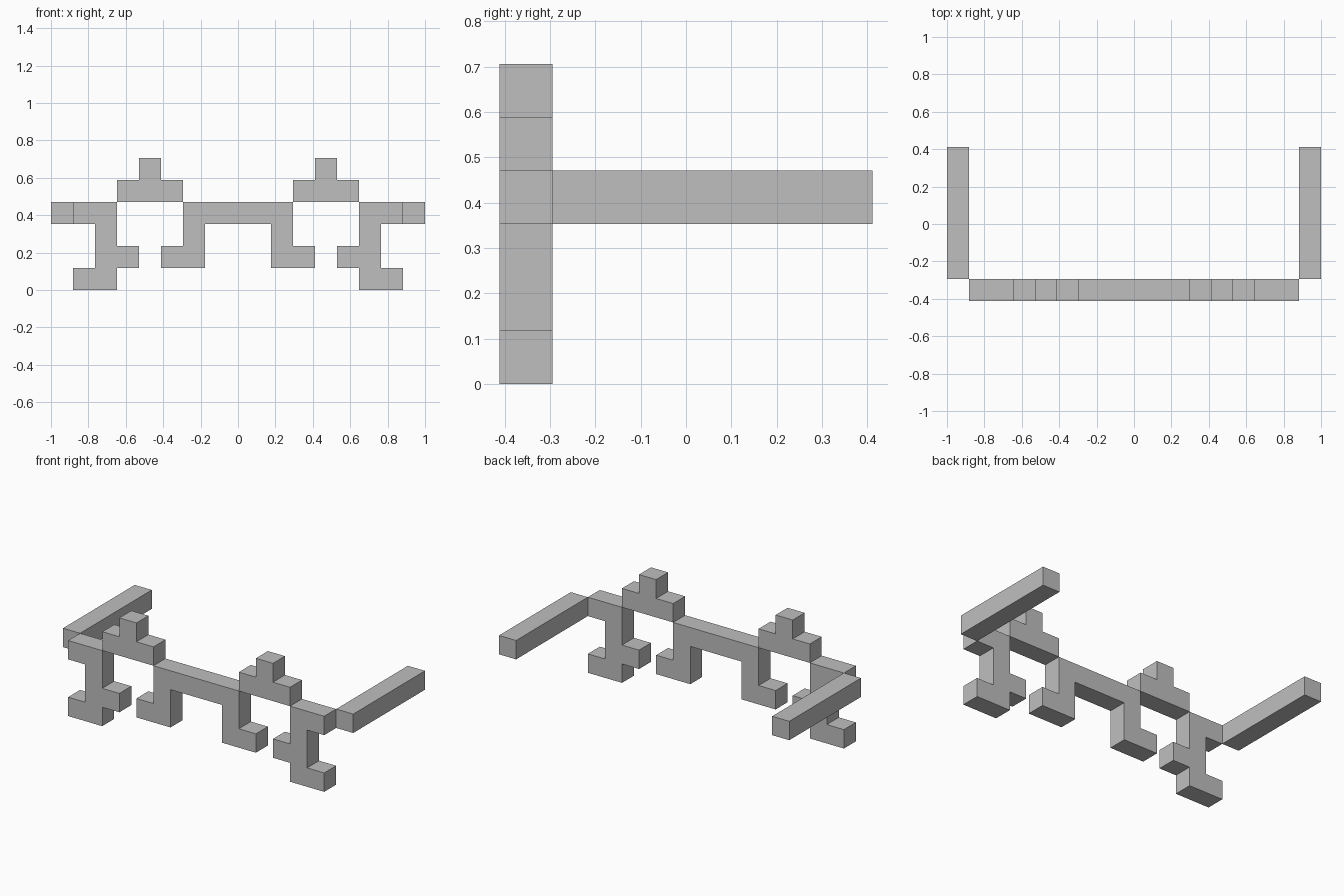
import bpy, bmesh

if "Cube" in bpy.data.objects:
    bpy.data.objects.remove(bpy.data.objects["Cube"])

U = 2 / 17  # one block of the 17-wide layout

grey = bpy.data.materials.new("plain grey")
grey.diffuse_color = (0.52, 0.52, 0.52, 1)
grey.use_nodes = True
grey.node_tree.nodes["Principled BSDF"].inputs["Base Color"].default_value = grey.diffuse_color


def extrude_profile(name, profile, y0, y1, side=1):
    """Extrude an (x, z) block outline from y0 to y1; side=-1 mirrors it in x."""
    bm = bmesh.new()
    face = bm.faces.new([bm.verts.new((side * x * U, y0 * U, z * U)) for x, z in profile])
    new = bmesh.ops.extrude_face_region(bm, geom=[face])["geom"]
    verts = [v for v in new if isinstance(v, bmesh.types.BMVert)]
    bmesh.ops.translate(bm, verts=verts, vec=(0, (y1 - y0) * U, 0))
    bmesh.ops.recalc_face_normals(bm, faces=bm.faces)
    mesh = bpy.data.meshes.new(name)
    bm.to_mesh(mesh)
    bm.free()
    mesh.materials.append(grey)
    obj = bpy.data.objects.new(name, mesh)
    bpy.context.collection.objects.link(obj)


# Outlines of the right-hand parts, in blocks
leg = [(5.5, 0), (7.5, 0), (7.5, 1), (6.5, 1), (6.5, 3), (7.5, 3),
       (7.5, 4), (5.5, 4), (5.5, 2), (4.5, 2), (4.5, 1), (5.5, 1)]
peak = [(2.5, 4), (5.5, 4), (5.5, 5), (4.5, 5), (4.5, 6), (3.5, 6), (3.5, 5), (2.5, 5)]
arm = [(7.5, 3), (8.5, 3), (8.5, 4), (7.5, 4)]

# Central bridge with two hooked feet, symmetric about x = 0
half = [(1.5, 3), (1.5, 1), (3.5, 1), (3.5, 2), (2.5, 2), (2.5, 4)]
bridge = half + [(-x, z) for x, z in reversed(half)]
extrude_profile("bridge", bridge, -3.5, -2.5)

# Paired front parts and the arms running backwards
for side, label in ((1, "right"), (-1, "left")):
    extrude_profile(label + "_leg", leg, -3.5, -2.5, side)
    extrude_profile(label + "_stepped_peak", peak, -3.5, -2.5, side)
    extrude_profile(label + "_side_arm", arm, -2.5, 3.5, side)
